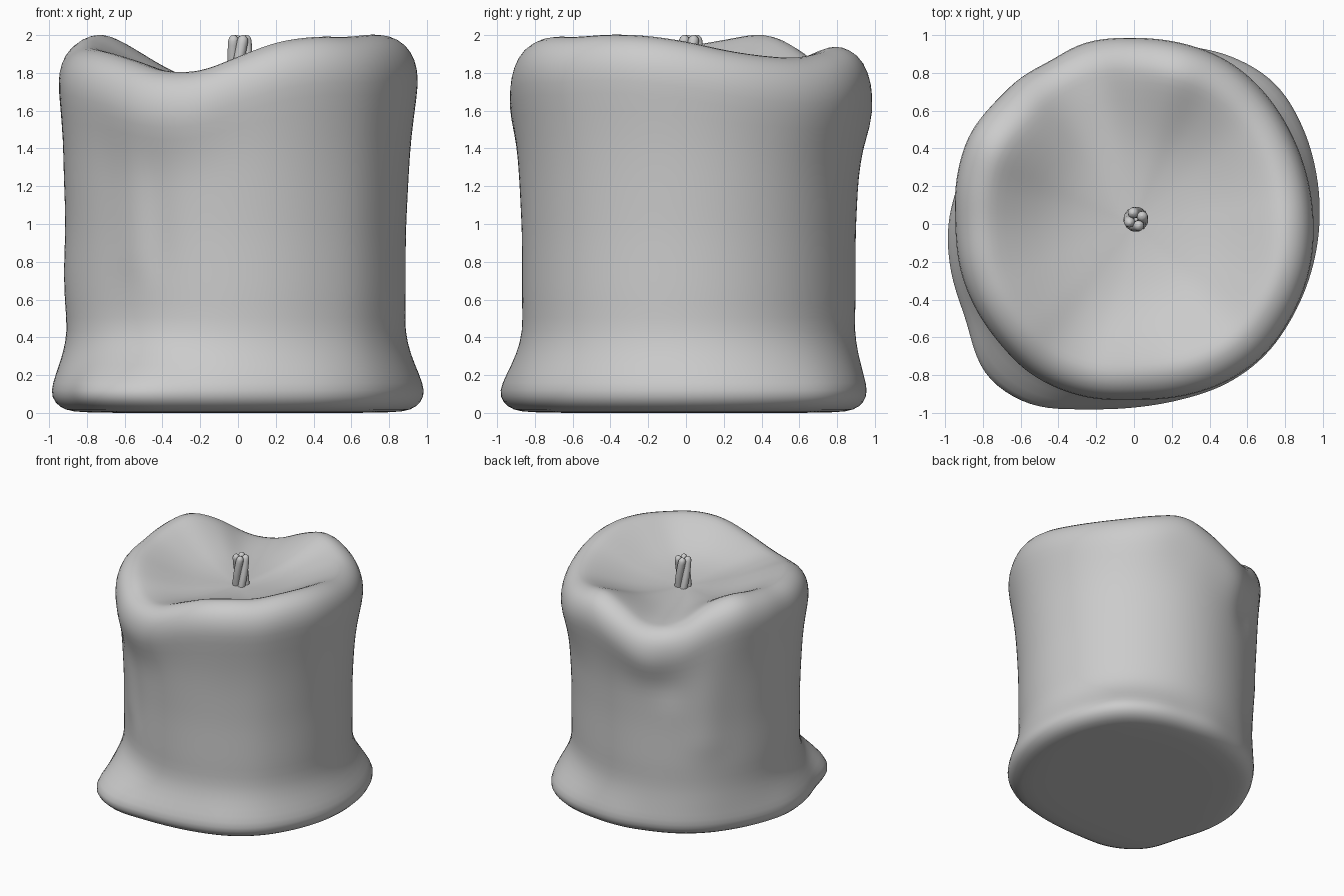
import bpy, bmesh
from math import sin, cos, pi, radians, exp

if "Cube" in bpy.data.objects:
    bpy.data.objects.remove(bpy.data.objects["Cube"])

# Outline controls, one value every 15 degrees counter-clockwise from +x
BASE = [.985, 1.005, 1.035, 1.06, 1.03, .98, .955, .93, .93, .93, .93, .95,
        .985, 1.005, 1.03, 1.125, 1.11, 1.02, .975, .965, .98, .985, .975, .975]
MID = [.885, .885, .885, .885, .885, .89, .895, .90, .91, .92, .915, .91,
       .905, .90, .885, .86, .86, .865, .865, .87, .88, .895, .89, .885]
TOP = [.955, .955, .965, .985, 1.0, .995, .99, 1.0, .99, .975, .995, .975,
       .95, .955, .955, .955, .965, .955, .935, .95, .97, .98, .97, .965]
CREST = [1.97, 1.925, 1.895, 1.885, 1.91, 1.945, 1.87, 1.775, 1.80, 1.93, 2.007, 1.98,
         1.945, 1.93, 1.91, 1.87, 1.815, 1.815, 1.89, 1.965, 1.995, 1.995, 2.007, 2.0]
N = 72
FLOOR = 1.745


def sample(tab, deg):
    t = deg / 15
    i = int(t)
    f = t - i
    p, q, r, s = (tab[(i + k) % 24] for k in (-1, 0, 1, 2))
    return q + .5 * f * (r - p + f * (2*p - 5*q + 4*r - s + f * (3*(q - r) + s - p)))


def drip(deg, z, centre, width, low, high, amount):
    fade = max(0, min(1, (z - low) / .12)) * max(0, min(1, (high - z) / .3))
    return amount * fade * exp(-((deg - centre) / width) ** 2)


def column(deg):
    b, m, t, c = (sample(k, deg) for k in (BASE, MID, TOP, CREST))
    pts = [(b * .45, 0), (b * .84, 0), (b * .93, .014), (b * .985, .055), (b * 1.006, .115),
           (b * .76 + m * .24, .2), (b * .3 + m * .7, .31), (b * .03 + m * .965, .43)]
    for z in (.58, .7, .8, .95, 1.1, 1.25):
        pts.append((m + .004 + max(0, z - .95) * .05, z))
    pts += [(m * .55 + t * .45, 1.25 + (c - 1.55) * .5),
            (t * .993, c - .29), (t, c - .2), (t * .985, c - .115), (t * .94, c - .04),
            (t * .86, c - .002), (t * .8, c - .004)]
    # Running wax on the left, front left and back
    pts = [(r + drip(deg, z, 230, 8, .7, 1.75, .015)
            + drip(deg, z, 185, 14, .5, 1.1, .015)
            + drip(deg, z, 135, 9, .65, 1.8, .02)
            - drip(deg, z, 117, 7, 1.1, 1.9, .02)
            - drip(deg, z, 241, 4, .68, 1.4, .015), z) for r, z in pts]
    # Melted hollow
    for f, s in ((.72, .82), (.61, .57), (.48, .3), (.34, .12), (.16, .02)):
        pts.append((t * f, FLOOR + (c - FLOOR) * s))
    return pts


# Candle body
bm = bmesh.new()
cols = []
for i in range(N):
    a = radians(i * 360 / N)
    cols.append([bm.verts.new((r * cos(a), r * sin(a), z)) for r, z in column(i * 360 / N)])
for i in range(N):
    p, q = cols[i], cols[(i + 1) % N]
    for j in range(len(p) - 1):
        bm.faces.new((p[j], q[j], q[j + 1], p[j + 1]))
for row, z in ((0, 0), (-1, FLOOR)):
    centre = bm.verts.new((0, 0, z))
    for i in range(N):
        bm.faces.new((cols[i][row], cols[(i + 1) % N][row], centre))
bmesh.ops.recalc_face_normals(bm, faces=bm.faces)
for f in bm.faces:
    f.smooth = True
me = bpy.data.meshes.new("candle_body")
bm.to_mesh(me)
bm.free()
body = bpy.data.objects.new("candle_body", me)
bpy.context.collection.objects.link(body)
body.modifiers.new("smooth", 'SUBSURF').levels = 1
body.modifiers["smooth"].render_levels = 1

# Twisted wick strands
cu = bpy.data.curves.new("wick", 'CURVE')
cu.dimensions = '3D'
cu.bevel_depth = .029
cu.bevel_resolution = 3
cu.use_fill_caps = True
STEPS = 12
for k in range(4):
    sp = cu.splines.new('POLY')
    sp.points.add(STEPS + 3)
    heights = [1.70 + .272 * i / STEPS for i in range(STEPS + 1)] + [1.985, 1.995, 2.0]
    radii = [1] * (STEPS + 1) + [.85, .55, .15]
    for pt, z, r in zip(sp.points, heights, radii):
        a = k * pi / 2 + .5 + (z - 1.7) * 5.5
        pt.co = (.01 + .037 * cos(a), .025 + .037 * sin(a), z, 1)
        pt.radius = r
    sp.use_smooth = True
wick = bpy.data.objects.new("wick", cu)
bpy.context.collection.objects.link(wick)
